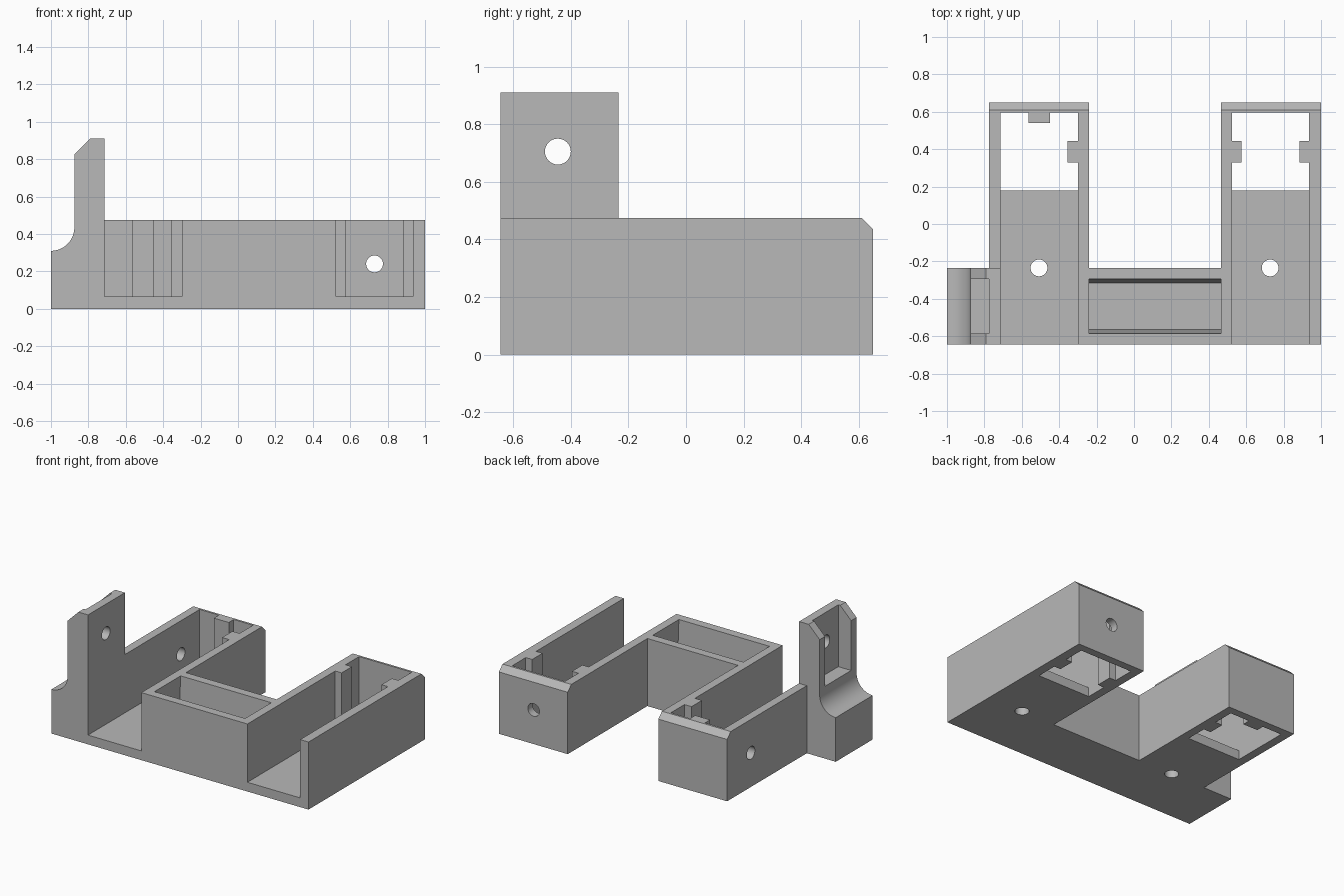
import bpy
import bmesh
from math import cos, sin, pi, radians
from mathutils import Vector

if "Cube" in bpy.data.objects:
    bpy.data.objects.remove(bpy.data.objects["Cube"], do_unlink=True)

grey = bpy.data.materials.new("light_grey")
grey.use_nodes = True
colour = (0.48, 0.48, 0.48, 1)
grey.diffuse_color = colour
grey.node_tree.nodes["Principled BSDF"].inputs["Base Color"].default_value = colour

# How a profile point (u, v) and a depth d map to space for each extrusion axis
AXES = {
    "x": lambda u, v, d: (d, u, v),
    "y": lambda u, v, d: (u, d, v),
    "z": lambda u, v, d: (u, v, d),
}


def prism(name, profile, axis, start, end):
    """Extrude a 2D profile along an axis."""
    bm = bmesh.new()
    place = AXES[axis]
    face = bm.faces.new([bm.verts.new(place(u, v, start)) for u, v in profile])
    moved = bmesh.ops.extrude_face_region(bm, geom=[face])["geom"]
    shift = Vector(place(0, 0, end - start))
    bmesh.ops.translate(bm, vec=shift, verts=[g for g in moved if isinstance(g, bmesh.types.BMVert)])
    bmesh.ops.recalc_face_normals(bm, faces=bm.faces)
    mesh = bpy.data.meshes.new(name)
    bm.to_mesh(mesh)
    bm.free()
    mesh.materials.append(grey)
    obj = bpy.data.objects.new(name, mesh)
    bpy.context.collection.objects.link(obj)
    return obj


def rect(u0, u1, v0, v1):
    return [(u0, v0), (u1, v0), (u1, v1), (u0, v1)]


def arc(u, v, r, a0, a1, steps):
    angles = [a0 + (a1 - a0) * i / steps for i in range(steps + 1)]
    return [(u + r * cos(a), v + r * sin(a)) for a in angles]


def apply_boolean(target, tool, operation="DIFFERENCE"):
    """Combine the tool with the target, then discard the tool."""
    tool.hide_render = True
    mod = target.modifiers.new("boolean", "BOOLEAN")
    mod.operation = operation
    mod.solver = "EXACT"
    mod.object = tool
    bpy.context.view_layer.objects.active = target
    bpy.ops.object.modifier_apply(modifier=mod.name)
    bpy.data.objects.remove(tool, do_unlink=True)


def drill(target, axis, u, v, start, end):
    circle = arc(u, v, 0.045, 0, 2 * pi, 32)[:-1]
    apply_boolean(target, prism("drill", circle, axis, start, end))


FRONT, BACK, MID = -0.645, 0.65, -0.235
TOP, FLOOR = 0.475, 0.065

# U-shaped body: two long arms joined by a front block
plan = [(-0.775, FRONT), (1, FRONT), (1, BACK), (0.465, BACK),
        (0.465, MID), (-0.24, MID), (-0.24, BACK), (-0.775, BACK)]
body = prism("bracket_body", plan, "z", 0, TOP)

# Side tower with a concave foot and a bevelled top
tower_profile = [(-0.715, 0), (-0.715, 0.91), (-0.79, 0.91), (-0.875, 0.825)]
tower_profile += arc(-1, 0.435, 0.125, 0, -pi / 2, 16) + [(-1, 0)]
tower = prism("tower", tower_profile, "y", FRONT, MID)
apply_boolean(body, tower, "UNION")

# Recess in the tower, open at the top and the outer side
apply_boolean(body, prism("tower_recess", rect(-1.1, -0.775, -0.585, -0.295), "z", TOP, 1))
drill(body, "x", -0.445, 0.705, -0.9, -0.6)

# Bevel along the top back edge of both arms
bevel = [(0.61, TOP), (0.61, 0.6), (0.75, 0.6), (0.75, 0.435), (BACK, 0.435)]
apply_boolean(body, prism("back_bevel", bevel, "x", -1.1, 1.1))

# Channels open at the front
for x0, x1 in ((-0.715, -0.3), (0.525, 0.935)):
    apply_boolean(body, prism("channel", rect(x0, x1, -0.8, 0.2), "z", FLOOR, 0.6))

# Through wells behind the channels, notched so that guide ribs remain
RIB0, RIB1, WELL0, WELL1 = 0.33, 0.445, 0.18, 0.595
right_rib = [(-0.3, RIB0), (-0.355, RIB0), (-0.355, RIB1), (-0.3, RIB1)]
back_rib = [(-0.45, WELL1), (-0.45, 0.54), (-0.565, 0.54), (-0.565, WELL1)]
well_a = [(-0.715, WELL0), (-0.3, WELL0), *right_rib, (-0.3, WELL1), *back_rib, (-0.715, WELL1)]
outer_rib = [(0.935, RIB0), (0.885, RIB0), (0.885, RIB1), (0.935, RIB1)]
inner_rib = [(0.525, RIB1), (0.575, RIB1), (0.575, RIB0), (0.525, RIB0)]
well_b = [(0.525, WELL0), (0.935, WELL0), *outer_rib, (0.935, WELL1), (0.525, WELL1), *inner_rib]
for well in (well_a, well_b):
    apply_boolean(body, prism("well", well, "z", -0.1, 0.6))

# Tapered pocket in the front block
pocket = [(-0.565, FLOOR), (-0.315, FLOOR), (-0.295, TOP),
          (-0.295, 0.6), (-0.585, 0.6), (-0.585, TOP)]
apply_boolean(body, prism("pocket", pocket, "x", -0.24, 0.465))

# Screw holes in the floors, the back wall and the side wall
for x in (-0.508, 0.728):
    drill(body, "z", x, MID, -0.1, 0.2)
drill(body, "y", 0.73, 0.24, 0.56, 0.8)
drill(body, "x", 0.387, 0.24, -0.9, -0.6)

# Smooth the curved foot and holes while keeping hard edges
bpy.ops.object.select_all(action="DESELECT")
body.select_set(True)
bpy.context.view_layer.objects.active = body
bpy.ops.object.shade_smooth_by_angle(angle=radians(30))
